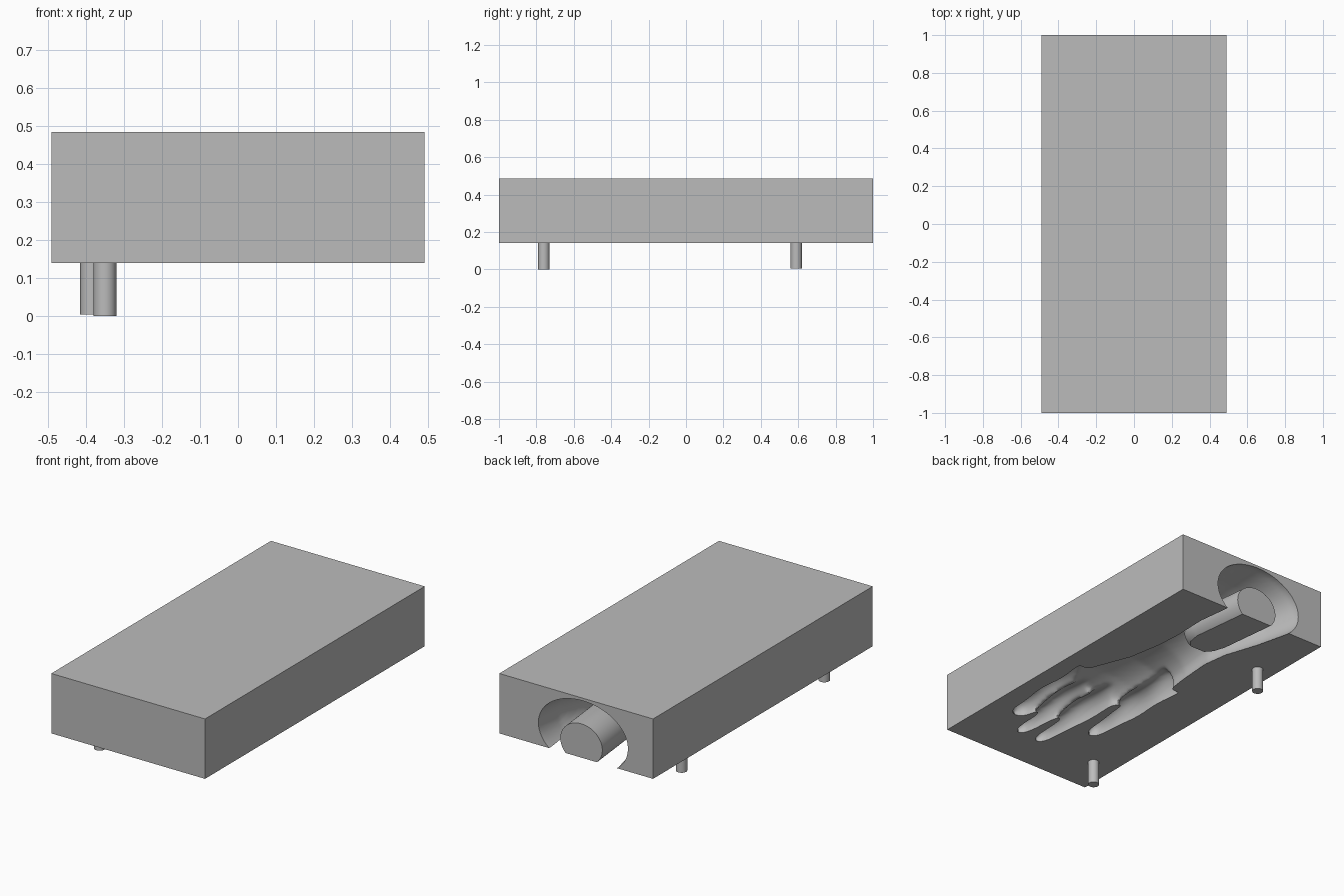
import bpy, bmesh, math

cube = bpy.data.objects.get("Cube")
if cube:
    bpy.data.objects.remove(cube, do_unlink=True)

FLOOR, TOP = 0.14, 0.485

grey = bpy.data.materials.new("plain_grey")
grey.use_nodes = True
colour = (0.5, 0.5, 0.5, 1)
grey.diffuse_color = colour
grey.node_tree.nodes["Principled BSDF"].inputs["Base Color"].default_value = colour


def make_object(name, bm):
    bmesh.ops.recalc_face_normals(bm, faces=bm.faces[:])
    mesh = bpy.data.meshes.new(name)
    bm.to_mesh(mesh)
    bm.free()
    mesh.materials.append(grey)
    obj = bpy.data.objects.new(name, mesh)
    bpy.context.collection.objects.link(obj)
    return obj


def activate(obj):
    bpy.ops.object.select_all(action='DESELECT')
    obj.select_set(True)
    bpy.context.view_layer.objects.active = obj


def apply_modifier(obj, kind, **settings):
    mod = obj.modifiers.new(kind.lower(), kind)
    for key, value in settings.items():
        setattr(mod, key, value)
    activate(obj)
    bpy.ops.object.modifier_apply(modifier=mod.name)


def loft(bm, sections, sides=48):
    """Elliptical rings along y; each section is (y, x, z, x radius, z radius)."""
    rings = []
    for y, cx, cz, rx, rz in sections:
        angles = [math.tau * i / sides for i in range(sides)]
        rings.append([bm.verts.new((cx + rx * math.cos(a), y, cz + rz * math.sin(a)))
                      for a in angles])
    for r, s in zip(rings, rings[1:]):
        for i in range(sides):
            j = (i + 1) % sides
            bm.faces.new((r[i], r[j], s[j], s[i]))
    bm.faces.new(rings[0])
    bm.faces.new(rings[-1])


def digit(bm, base, tip, radius, depth):
    """Finger with a gentle knuckle swell and a rounded, tapering tip."""
    sections = []
    for i in range(21):
        t = i / 20
        size = (1 - 0.25 * t + 0.07 * math.cos(4 * math.pi * t)) * math.sqrt(1.001 - t ** 7)
        sections.append((base[1] + (tip[1] - base[1]) * t,
                         base[0] + (tip[0] - base[0]) * t,
                         FLOOR + 0.015, radius * size, depth * size))
    loft(bm, sections, 24)


# Hand and forearm hollow
bm = bmesh.new()
loft(bm, [
    (1.06, -0.05, 0.27, 0.29, 0.20),
    (0.98, -0.043, 0.27, 0.285, 0.20),
    (0.80, -0.01, 0.25, 0.26, 0.18),
    (0.60, 0.02, 0.22, 0.20, 0.15),
    (0.45, 0.035, 0.20, 0.185, 0.13),
    (0.25, 0.045, 0.18, 0.20, 0.12),
    (0.05, 0.07, 0.17, 0.25, 0.12),
    (-0.12, 0.13, 0.16, 0.24, 0.10),
    (-0.25, 0.16, 0.16, 0.18, 0.06),
])
digit(bm, (0.29, 0.0), (0.31, -0.65), 0.095, 0.10)
digit(bm, (0.16, 0.0), (0.175, -0.79), 0.07, 0.09)
digit(bm, (0.03, 0.0), (0.035, -0.80), 0.07, 0.09)
digit(bm, (-0.14, 0.12), (-0.145, -0.56), 0.075, 0.10)
hollow = make_object("hand_cutter", bm)
apply_modifier(hollow, 'REMESH', mode='VOXEL', voxel_size=0.012)
apply_modifier(hollow, 'SMOOTH', factor=0.5, iterations=6)

# Mould block, open on its underside and back end
bm = bmesh.new()
bmesh.ops.create_cube(bm, size=1)
for v in bm.verts:
    v.co = (v.co.x * 0.98, v.co.y * 2, TOP if v.co.z > 0 else FLOOR)
block = make_object("mould_block", bm)
apply_modifier(block, 'BOOLEAN', object=hollow, operation='DIFFERENCE', solver='EXACT')
bpy.data.objects.remove(hollow, do_unlink=True)

# Forearm core, cut flat level with the underside
bm = bmesh.new()
loft(bm, [
    (1.0, -0.033, 0.218, 0.134, 0.117),
    (0.66, 0.005, 0.218, 0.134, 0.117),
    (0.59, 0.01, 0.218, 0.122, 0.106),
    (0.55, 0.01, 0.218, 0.095, 0.09),
], 64)
cut = bmesh.ops.bisect_plane(bm, geom=bm.verts[:] + bm.edges[:] + bm.faces[:],
                             plane_co=(0, 0, FLOOR), plane_no=(0, 0, 1), clear_inner=True)
rim = [e for e in cut["geom_cut"] if isinstance(e, bmesh.types.BMEdge)]
bmesh.ops.contextual_create(bm, geom=rim)
core = make_object("forearm_core", bm)

# Locating pins
pins = []
for name, x, y, low in (("front_pin", -0.35, -0.76, 0.0), ("back_pin", -0.385, 0.59, 0.004)):
    bm = bmesh.new()
    height = FLOOR + 0.01 - low
    bmesh.ops.create_cone(bm, cap_ends=True, segments=32, radius1=0.03, radius2=0.03, depth=height)
    bmesh.ops.translate(bm, verts=bm.verts[:], vec=(x, y, low + height / 2))
    pins.append(make_object(name, bm))

for obj in (block, core, *pins):
    activate(obj)
    bpy.ops.object.shade_smooth_by_angle(angle=math.radians(35))
